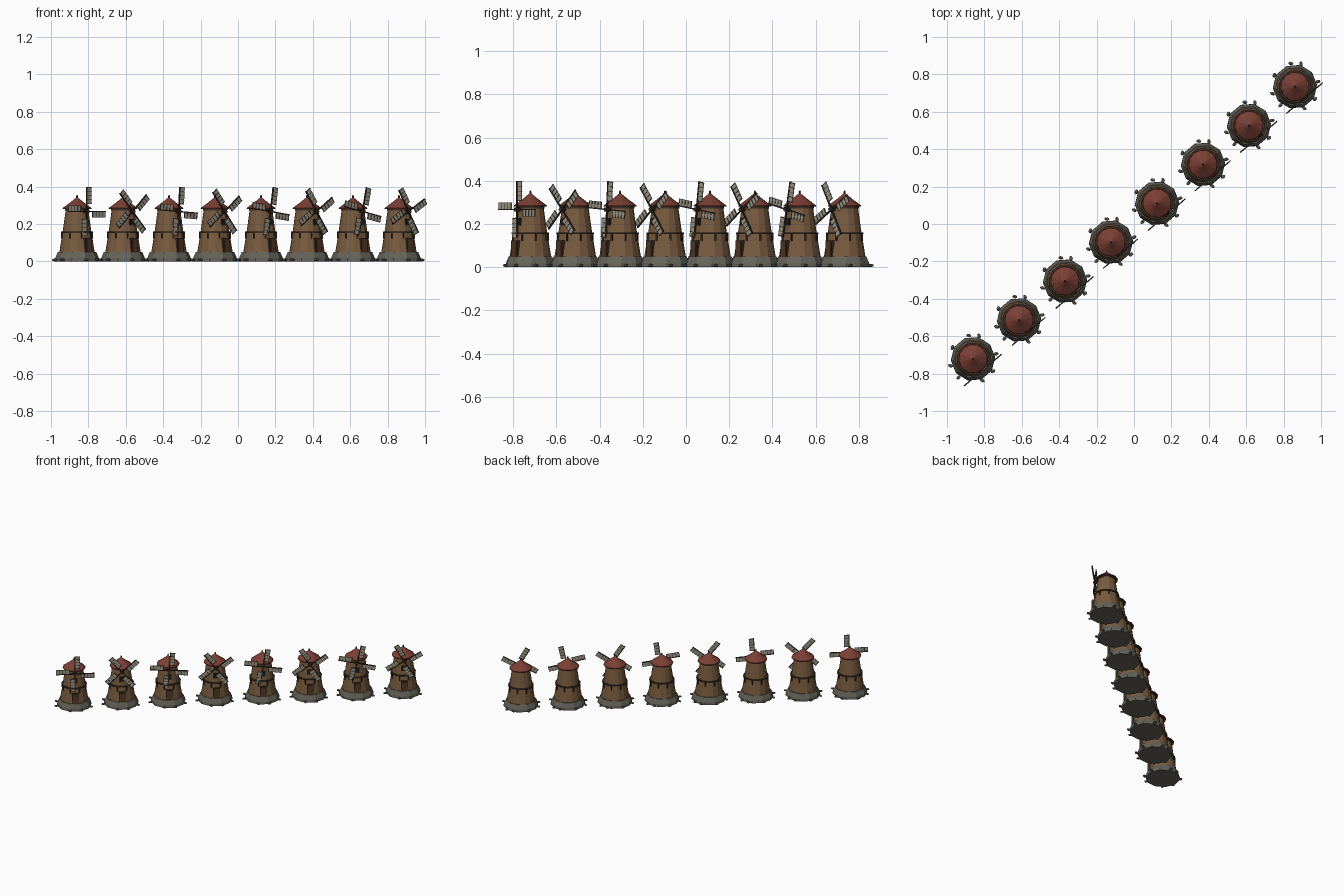
import bpy, bmesh, math
from mathutils import Matrix, Vector

if "Cube" in bpy.data.objects:
    bpy.data.objects.remove(bpy.data.objects["Cube"])

def mat(name, c):
    m = bpy.data.materials.new(name)
    m.diffuse_color = (*c, 1)
    m.use_nodes = True
    m.node_tree.nodes["Principled BSDF"].inputs["Base Color"].default_value = m.diffuse_color
    return m

STONE = mat("stone", (0.13, 0.125, 0.10))
WALL = mat("wall", (0.19, 0.105, 0.05))
ROOF = mat("roof", (0.20, 0.05, 0.035))
SAIL = mat("sail", (0.36, 0.34, 0.27))
DARK = mat("dark_wood", (0.045, 0.03, 0.02))
DOOR = mat("door_wood", (0.09, 0.04, 0.02))
HOLE = mat("window_dark", (0.012, 0.013, 0.015))

def finish(bm, name, m):
    bmesh.ops.recalc_face_normals(bm, faces=bm.faces)
    me = bpy.data.meshes.new(name)
    bm.to_mesh(me)
    bm.free()
    me.materials.append(m)
    return name, me

def lathe(name, prof, n, m):
    """Closed solid of revolution from (radius, z) points."""
    bm = bmesh.new()
    rings = [[bm.verts.new((r * math.cos(2 * math.pi * i / n), r * math.sin(2 * math.pi * i / n), z))
              for i in range(n)] for r, z in prof]
    for a, b in zip(rings, rings[1:]):
        for i in range(n):
            j = (i + 1) % n
            bm.faces.new((a[i], a[j], b[j], b[i]))
    bm.faces.new(rings[0][::-1])
    bm.faces.new(rings[-1])
    return finish(bm, name, m)

def box(bm, size, pos, rot=Matrix()):
    bmesh.ops.create_cube(bm, size=1, matrix=rot @ Matrix.Translation(pos) @ Matrix.Diagonal((*size, 1)))

def boxes(name, m, items):
    bm = bmesh.new()
    for it in items:
        box(bm, *it)
    return finish(bm, name, m)

def rz(deg):
    return Matrix.Rotation(math.radians(deg), 4, 'Z')

# tower, base, bands and roof (front faces local -y)
parts = [
    lathe("stone_base", [(0.119, 0), (0.117, 0.018), (0.103, 0.05)], 10, STONE),
    lathe("tower", [(0.097, 0.045), (0.078, 0.16), (0.06, 0.287)], 14, WALL),
    lathe("gallery_ring", [(0.087, 0.153), (0.087, 0.161)], 14, DARK),
    lathe("eave_ring", [(0.066, 0.272), (0.066, 0.283)], 14, DARK),
    lathe("roof", [(0.078, 0.28), (0.077, 0.286), (0.036, 0.316), (0.004, 0.342)], 12, ROOF),
    lathe("finial", [(0.004, 0.336), (0.005, 0.35), (0.001, 0.356)], 6, DARK),
]

# brackets under the gallery
parts.append(boxes("gallery_brackets", DARK,
    [((0.007, 0.007, 0.036), (0, -0.085, 0.14), rz(22.5 + 45 * i)) for i in range(8)]))

# door and window on the front
parts += [
    boxes("door_frame", DARK, [((0.044, 0.02, 0.078), (0, -0.088, 0.085))]),
    boxes("door", DOOR, [((0.034, 0.02, 0.07), (0, -0.091, 0.083))]),
    boxes("window_frame", DARK, [((0.032, 0.012, 0.036), (0, -0.07, 0.21))]),
    boxes("window", HOLE, [((0.024, 0.012, 0.028), (0, -0.073, 0.21))]),
]

# loose stones round the foot
bm = bmesh.new()
for k, a in enumerate((12, 75, 100, 151, 197, 232, 293, 328)):
    M = rz(a - 40) @ Matrix.Translation((0.126, 0, 0.008)) @ rz(k * 35) @ Matrix.Diagonal((0.015, 0.010, 0.008, 1))
    bmesh.ops.create_icosphere(bm, subdivisions=1, radius=1, matrix=M)
parts.append(finish(bm, "foot_stones", STONE))

# sail wheel, centred on its own hub
L, W = 0.132, 0.033
arms = [Matrix.Rotation(math.pi / 2 * i, 4, 'Y') for i in range(4)]
wheel = [
    boxes("sail_spars", DARK, [((0.006, 0.007, L), (0, 0, L / 2), R) for R in arms]
          + [((0.018, 0.022, 0.018), (0, 0, 0)), ((0.012, 0.07, 0.012), (0, 0.035, 0))]),
    boxes("sail_panels", SAIL, [((W, 0.003, 0.092), (W / 2, 0, L - 0.047), R) for R in arms]),
    boxes("sail_slats", DARK, [((W, 0.006, 0.0025), (W / 2, 0, 0.042 + 0.0215 * k), R)
                               for R in arms for k in range(5)]),
]

# row of eight mills, each wheel turned further than the last
HUB = Vector((0, -0.08, 0.267))
for i in range(8):
    t = i - 3.5
    place = Matrix.Translation((0.2459 * t, 0.2079 * t + 0.007, 0)) @ rz(40.2)
    spin = place @ Matrix.Translation(HUB) @ Matrix.Rotation(math.radians(47 * i), 4, 'Y')
    for group, M in ((parts, place), (wheel, spin)):
        for name, me in group:
            ob = bpy.data.objects.new(f"{name}_{i + 1}", me)
            ob.matrix_world = M
            bpy.context.collection.objects.link(ob)
